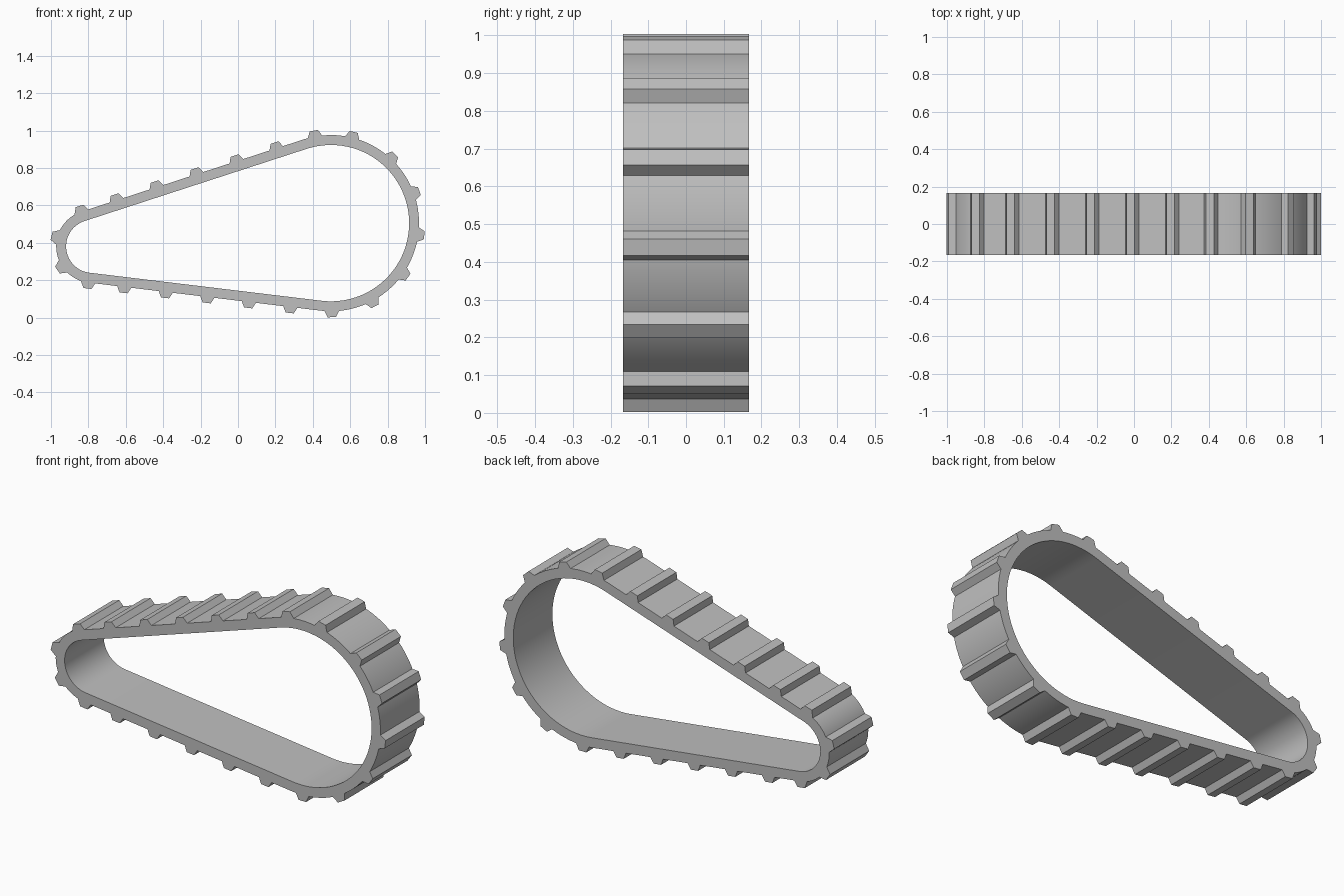
import bpy, bmesh
from math import sin, cos, asin, atan2, hypot, radians, degrees
from mathutils import Vector

cube = bpy.data.objects.get("Cube")
if cube:
    bpy.data.objects.remove(cube, do_unlink=True)

HALF_WIDTH = 0.167
THICK = 0.053
BIG, BIG_R = Vector((0.497, 0.505)), 0.471        # centre (x, z), outer radius
SMALL, SMALL_R = Vector((-0.777, 0.381)), 0.195

grey = bpy.data.materials.new("track grey")
grey.use_nodes = True
colour = (0.52, 0.52, 0.52, 1)
grey.diffuse_color = colour
grey.node_tree.nodes["Principled BSDF"].inputs["Base Color"].default_value = colour

# Outward directions of the two straight runs tangent to both wheels
span = BIG - SMALL
tilt = degrees(atan2(span.y, span.x))
spread = degrees(asin((BIG_R - SMALL_R) / hypot(*span)))
TOP, BOTTOM = tilt + spread + 90, tilt - spread - 90


def ray(angle):
    return Vector((cos(radians(angle)), sin(radians(angle))))


def arc(centre, radius, start, end, steps):
    return [centre + radius * ray(start + (end - start) * i / steps)
            for i in range(steps + 1)]


def loop(inset):
    return (arc(BIG, BIG_R - inset, BOTTOM, TOP, 48)
            + arc(SMALL, SMALL_R - inset, TOP, BOTTOM + 360, 32))


def finish(name, bm):
    bmesh.ops.recalc_face_normals(bm, faces=bm.faces)
    mesh = bpy.data.meshes.new(name)
    bm.to_mesh(mesh)
    bm.free()
    mesh.materials.append(grey)
    obj = bpy.data.objects.new(name, mesh)
    bpy.context.collection.objects.link(obj)
    bpy.ops.object.select_all(action='DESELECT')
    obj.select_set(True)
    bpy.context.view_layer.objects.active = obj
    bpy.ops.object.shade_smooth_by_angle(angle=radians(20))


# Hollow band: four rings bridged around
bm = bmesh.new()
rings = [[bm.verts.new((p.x, y, p.y)) for p in loop(inset)]
         for inset, y in ((0, -HALF_WIDTH), (0, HALF_WIDTH),
                          (THICK, HALF_WIDTH), (THICK, -HALF_WIDTH))]
for k, ring in enumerate(rings):
    after = rings[(k + 1) % 4]
    for i in range(len(ring)):
        j = (i + 1) % len(ring)
        bm.faces.new((ring[i], ring[j], after[j], after[i]))
finish("track_band", bm)

# Tread lugs: trapezoid prisms standing on the band
bm = bmesh.new()


def add_lug(base, angle):
    out, along = ray(angle), ray(angle - 90)
    section = [base + along * a + out * h for a, h in
               ((-0.041, -0.006), (-0.022, 0.032), (0.022, 0.032), (0.041, -0.006))]
    front, back = ([bm.verts.new((p.x, y, p.y)) for p in section]
                   for y in (-HALF_WIDTH, HALF_WIDTH))
    bm.faces.new(front)
    bm.faces.new(back[::-1])
    for i in range(4):
        j = (i + 1) % 4
        bm.faces.new((front[i], back[i], back[j], front[j]))


for a in (100.5, 76, 47, 20, -7.5, -35, -62, -89.5):
    add_lug(BIG + BIG_R * ray(a), a)
for a in (TOP, 165.5, 214, 263):
    add_lug(SMALL + SMALL_R * ray(a), a)
for angle, first_x, step in ((TOP, -0.65, 0.2137), (BOTTOM, -0.608, 0.222)):
    start, end = SMALL + SMALL_R * ray(angle), BIG + BIG_R * ray(angle)
    for i in range(5):
        t = (first_x + i * step - start.x) / (end.x - start.x)
        add_lug(start.lerp(end, t), angle)
finish("tread_lugs", bm)
